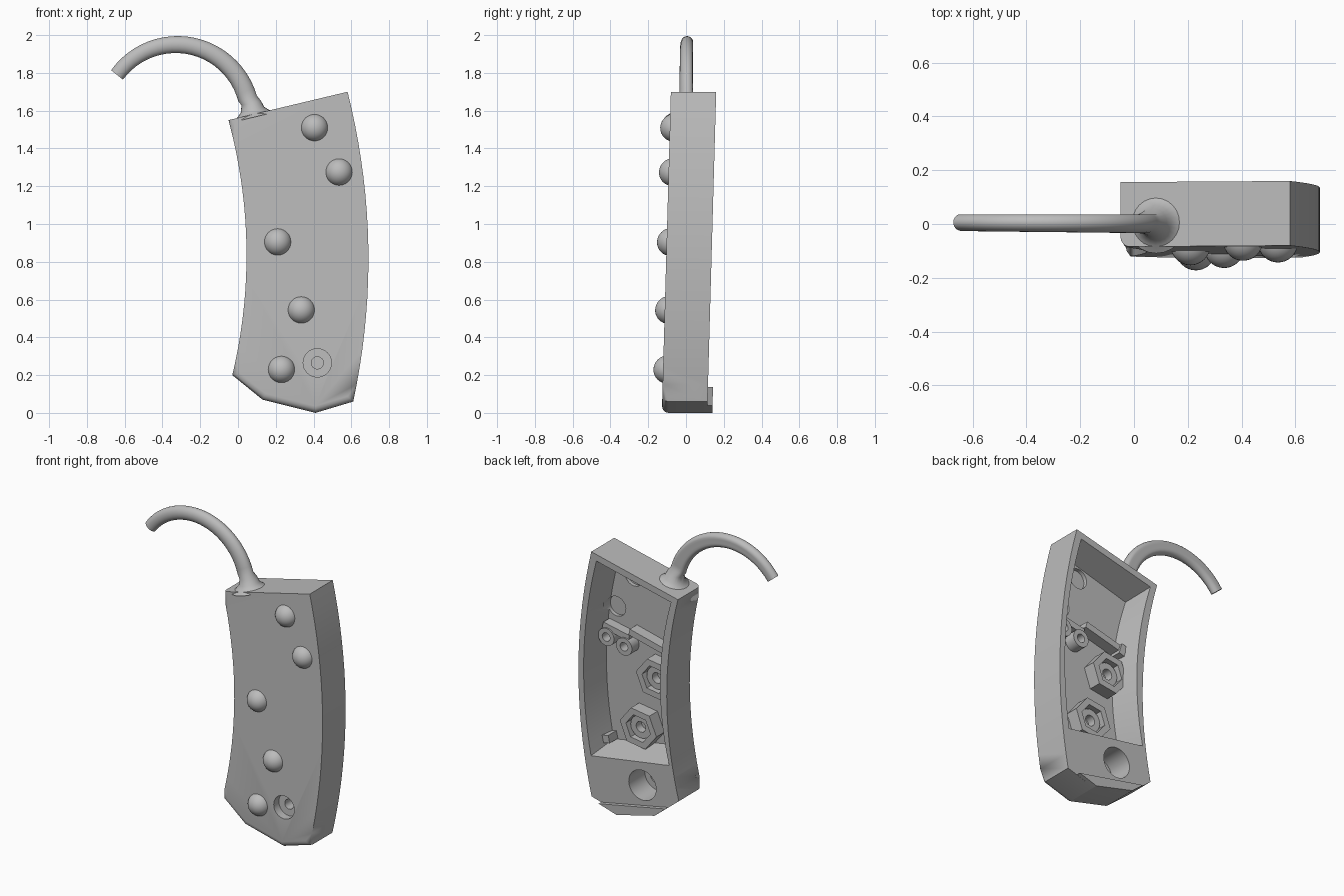
import bpy, bmesh, math
from mathutils import Vector

if "Cube" in bpy.data.objects:
    bpy.data.objects.remove(bpy.data.objects["Cube"])

FRONT, BACK, FLOOR = -0.104, 0.136, -0.055
SLOPE = 0.028

grey = bpy.data.materials.new("plain grey")
grey.diffuse_color = (0.5, 0.5, 0.5, 1)
grey.use_nodes = True
grey.node_tree.nodes["Principled BSDF"].inputs["Base Color"].default_value = grey.diffuse_color


def finish(name, bm, lean=True):
    """Turn a bmesh into an object, leaning it back with the casing."""
    if lean:
        for v in bm.verts:
            v.co.y += SLOPE * (v.co.z - 0.85)
    bmesh.ops.recalc_face_normals(bm, faces=bm.faces[:])
    me = bpy.data.meshes.new(name)
    bm.to_mesh(me)
    bm.free()
    me.materials.append(grey)
    ob = bpy.data.objects.new(name, me)
    bpy.context.collection.objects.link(ob)
    return ob


def smooth(ob, angle=35):
    bpy.ops.object.select_all(action='DESELECT')
    ob.select_set(True)
    bpy.context.view_layer.objects.active = ob
    bpy.ops.object.shade_smooth_by_angle(angle=math.radians(angle))


def skin(loops, close=False):
    """Join equal-length loops of points; cap the ends or close the ring."""
    bm = bmesh.new()
    rows = [[bm.verts.new(p) for p in lp] for lp in loops]
    n = len(rows[0])
    pairs = list(zip(rows, rows[1:])) + ([(rows[-1], rows[0])] if close else [])
    for a, b in pairs:
        for i in range(n):
            j = (i + 1) % n
            bm.faces.new((a[i], a[j], b[j], b[i]))
    if not close:
        bm.faces.new(rows[0])
        bm.faces.new(rows[-1])
    return bm


def at(pts, y):
    return [(x, y, z) for x, z in pts]


def ngon(x, z, r, n=32, turn=0.0):
    return [(x + r * math.cos(2 * math.pi * i / n + turn),
             z + r * math.sin(2 * math.pi * i / n + turn)) for i in range(n)]


def ring(name, x, z, r, hole, y0, y1, n=32, turn=0.0):
    o, h = ngon(x, z, r, n, turn), ngon(x, z, hole, n, turn)
    smooth(finish(name, skin([at(o, y0), at(o, y1), at(h, y1), at(h, y0)], True)))


def bow(x0, x1, x2, z0, z2, n=18):
    """Side curve through three x values, at z0, the middle and z2."""
    out = []
    for i in range(n + 1):
        t = i / n
        x = x0 * (1 - t) * (1 - 2 * t) + x1 * 4 * t * (1 - t) + x2 * t * (2 * t - 1)
        out.append((x, z0 + (z2 - z0) * t))
    return out


def cut(ob, bm):
    cutter = finish("cutter", bm)
    mod = ob.modifiers.new("cut", 'BOOLEAN')
    mod.object, mod.solver = cutter, 'EXACT'
    bpy.context.view_layer.objects.active = ob
    bpy.ops.object.modifier_apply(modifier=mod.name)
    bpy.data.objects.remove(cutter)


# Casing: bowed slab, rounded along the front sides and bottom
outline = (bow(-0.03, 0.045, -0.05, 0.20, 1.55) + bow(0.58, 0.69, 0.61, 1.70, 0.06)
           + [(0.41, 0.0), (0.13, 0.07)])
bm = skin([at(outline, FRONT), at(outline, BACK)])
rim = [e for e in bm.edges if all(abs(v.co.y - FRONT) < 1e-4 for v in e.verts)
       and sum(v.co.z for v in e.verts) < 3.24]
bmesh.ops.bevel(bm, geom=rim, offset=0.035, segments=4, profile=0.5, affect='EDGES')
casing = finish("casing", bm)

# Open back with tapering walls
def pocket(d, low):
    return (bow(0.035 + d, 0.09 + d, 0.0 + d, 0.42 + low, 1.52 - d)
            + bow(0.545 - d, 0.65 - d, 0.61 - d, 1.65 - d, 0.33 + low))

cut(casing, skin([at(pocket(0.035, 0.05), FLOOR), at(pocket(-0.002, -0.004), BACK + 0.02)]))

# Button holes, rear socket and front counterbore
buttons = [(0.405, 1.51), (0.535, 1.275), (0.21, 0.905), (0.335, 0.545), (0.23, 0.23)]
for x, z in buttons[:2]:
    cut(casing, skin([at(ngon(x, z, 0.065), FRONT + 0.01), at(ngon(x, z, 0.065), 0.0)]))
for x, z, r, y0, y1 in [(0.235, 0.235, 0.1, -0.03, 0.3), (0.235, 0.235, 0.06, -0.08, 0.0),
                        (0.42, 0.265, 0.075, -0.2, -0.05), (0.42, 0.265, 0.032, -0.1, 0.02)]:
    cut(casing, skin([at(ngon(x, z, r), y0), at(ngon(x, z, r), y1)]))
smooth(casing, 30)

# Domed buttons
for i, (x, z) in enumerate(buttons):
    bm = bmesh.new()
    bmesh.ops.create_uvsphere(bm, u_segments=32, v_segments=16, radius=0.074)
    for v in bm.verts:
        v.co += Vector((x, FRONT + 0.023, z))
    res = bmesh.ops.bisect_plane(bm, geom=bm.verts[:] + bm.edges[:] + bm.faces[:],
                                 plane_co=(0, FRONT + 0.024, 0), plane_no=(0, 1, 0),
                                 clear_outer=True)
    bmesh.ops.contextual_create(
        bm, geom=[g for g in res["geom_cut"] if isinstance(g, bmesh.types.BMEdge)])
    smooth(finish(f"button_{i + 1}", bm))

# Hexagonal seats behind two of the buttons
for i, (x, z) in enumerate(buttons[2:4]):
    ring(f"hex_seat_{i + 1}", x, z, 0.135, 0.09, FLOOR - 0.01, 0.03, 6, 0.15)
    ring(f"seat_washer_{i + 1}", x, z, 0.075, 0.035, FLOOR - 0.01, 0.0)

# Paired screw bosses
for i, (x, z) in enumerate([(0.565, 1.09), (0.435, 1.06)]):
    ring(f"screw_boss_{i + 1}", x, z, 0.058, 0.028, FLOOR - 0.01, 0.02)


def block(name, pts, y0, y1):
    finish(name, skin([at(pts, y0), at(pts, y1)]))


# Cross rib, its end stop, the boss web and a small locating peg
block("cross_rib", [(0.12, 1.08), (0.40, 1.15), (0.39, 1.19), (0.11, 1.12)], FLOOR - 0.01, 0.02)
block("rib_stop", [(0.11, 1.05), (0.15, 1.06), (0.13, 1.13), (0.09, 1.12)], FLOOR - 0.01, 0.035)
block("boss_web", [(0.41, 1.10), (0.60, 1.14), (0.59, 1.18), (0.40, 1.14)], FLOOR - 0.01, 0.01)
block("locating_peg", [(0.545, 0.39), (0.59, 0.38), (0.60, 0.43), (0.555, 0.44)], FLOOR - 0.01, 0.03)

# Lip across the bottom of the back
block("bottom_lip", [(0.54, 0.04), (0.41, 0.0), (0.13, 0.07), (0.05, 0.137)], 0.12, 0.163)

# Hook: tapering tube flared at its root and flattened behind
path = [(0.083, 1.565, 0.115), (0.081, 1.585, 0.085), (0.077, 1.605, 0.064), (0.07, 1.64, 0.053)]
for i in range(25):
    a = math.radians(10 + 134 * i / 24)
    t = i / 24
    path.append((-0.325 + 0.39 * math.cos(a), 1.56 + 0.39 * math.sin(a), 0.052 - 0.012 * t))
loops = []
for i, (x, z, r) in enumerate(path):
    a, b = path[max(i - 1, 0)], path[min(i + 1, len(path) - 1)]
    side = Vector((b[1] - a[1], 0, a[0] - b[0])).normalized()
    if i < 4:
        side = Vector((0.97, 0, 0.23))
    lp = []
    for k in range(24):
        w = 2 * math.pi * k / 24
        y = r * math.sin(w)
        if i >= 4:
            y = min(y * 0.8, 0.03)
        lp.append(Vector((x, 0.006 + y, z)) + side * (r * math.cos(w)))
    loops.append(lp)
# The arc proper begins above the root
loops = loops[:4] + [lp for lp, p in zip(loops[4:], path[4:]) if p[1] > 1.66]
smooth(finish("hook", skin(loops), lean=False), 40)
